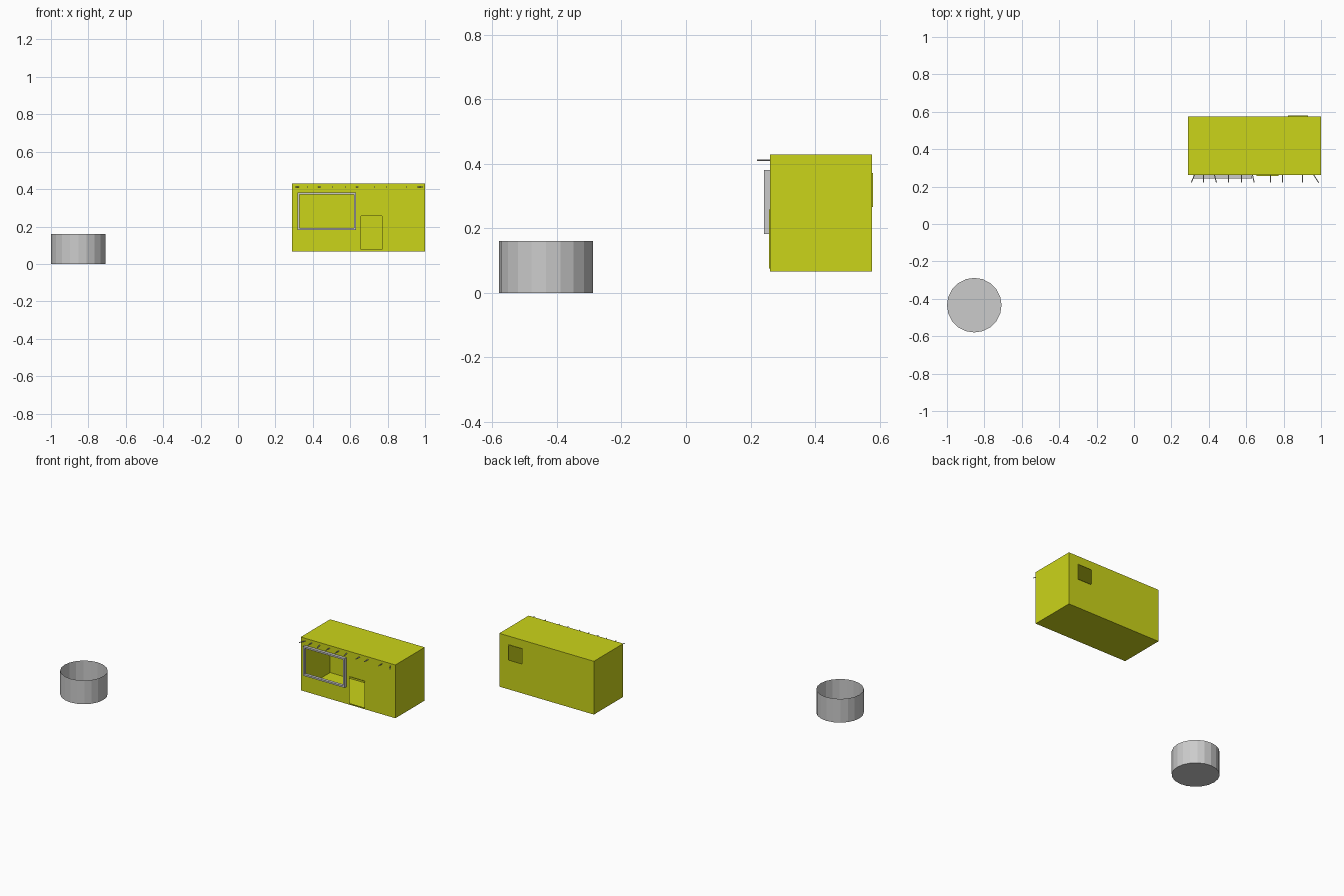
import bpy, bmesh, math
from mathutils import Vector

if "Cube" in bpy.data.objects:
    bpy.data.objects.remove(bpy.data.objects["Cube"])

yellow = bpy.data.materials.new("yellow_paint")
yellow.diffuse_color = (0.6, 0.66, 0.01, 1)
yellow.use_nodes = True
yellow.node_tree.nodes["Principled BSDF"].inputs["Base Color"].default_value = yellow.diffuse_color

X0, X1, Y0, Y1, Z0, Z1 = 0.289, 1.0, 0.261, 0.576, 0.067, 0.429
WINDOW = (0.33, 0.62, 0.193, 0.37)
DOOR = (0.657, 0.771, 0.077, 0.257)
VENT = (0.826, 0.927, 0.268, 0.369)


def finish(bm, name, mat=None):
    me = bpy.data.meshes.new(name)
    bm.to_mesh(me)
    bm.free()
    ob = bpy.data.objects.new(name, me)
    bpy.context.collection.objects.link(ob)
    if mat:
        me.materials.append(mat)
    return ob


def wall(bm, y, holes):
    """Sheet wall in the xz plane, leaving out the cells inside the holes."""
    xs = sorted({X0, X1, *(v for h in holes for v in h[:2])})
    zs = sorted({Z0, Z1, *(v for h in holes for v in h[2:])})
    for a, b in zip(xs, xs[1:]):
        for c, d in zip(zs, zs[1:]):
            mx, mz = (a + b) / 2, (c + d) / 2
            if any(h[0] < mx < h[1] and h[2] < mz < h[3] for h in holes):
                continue
            bm.faces.new([bm.verts.new(p) for p in
                          ((a, y, c), (b, y, c), (b, y, d), (a, y, d))])


def frame(name, hole, w, y0, y1, mat=None):
    """Solid rectangular frame of width w around a hole."""
    bm = bmesh.new()
    loops = []
    for grow, y in ((w, y0), (w, y1), (0, y1), (0, y0)):
        a, b, c, d = hole[0] - grow, hole[1] + grow, hole[2] - grow, hole[3] + grow
        loops.append([bm.verts.new(p) for p in
                      ((a, y, c), (b, y, c), (b, y, d), (a, y, d))])
    for i in range(4):
        p, q = loops[i], loops[(i + 1) % 4]
        for k in range(4):
            n = (k + 1) % 4
            bm.faces.new((p[k], p[n], q[n], q[k]))
    bmesh.ops.recalc_face_normals(bm, faces=bm.faces)
    return finish(bm, name, mat)


# hollow cabin shell with window, doorway and rear opening
bm = bmesh.new()
wall(bm, Y0, [WINDOW, DOOR])
wall(bm, Y1, [VENT])
for z in (Z0, Z1):
    bm.faces.new([bm.verts.new(p) for p in
                  ((X0, Y0, z), (X1, Y0, z), (X1, Y1, z), (X0, Y1, z))])
for x in (X0, X1):
    bm.faces.new([bm.verts.new(p) for p in
                  ((x, Y0, Z0), (x, Y1, Z0), (x, Y1, Z1), (x, Y0, Z1))])
bmesh.ops.remove_doubles(bm, verts=bm.verts, dist=1e-5)
centre = Vector(((X0 + X1) / 2, (Y0 + Y1) / 2, (Z0 + Z1) / 2))
for f in bm.faces:
    f.normal_update()
    if f.normal.dot(f.calc_center_median() - centre) < 0:
        f.normal_flip()
finish(bm, "cabin_shell", yellow)

# opening frames
frame("window_frame", WINDOW, 0.011, 0.242, Y0)
frame("door_frame", DOOR, 0.002, 0.257, Y0, yellow)
frame("rear_opening_frame", VENT, 0.002, Y1, 0.58, yellow)

# row of thin rods above the window: (x at wall, x at tip)
rods = [(0.324, 0.306), (0.372, 0.372), (0.43, 0.441), (0.505, 0.505), (0.575, 0.575),
        (0.633, 0.643), (0.73, 0.73), (0.794, 0.794), (0.901, 0.901), (0.96, 0.987)]
for i, (xb, xt) in enumerate(rods):
    base, tip = Vector((xb, Y0 + 0.003, 0.411)), Vector((xt, 0.221, 0.411))
    bm = bmesh.new()
    bmesh.ops.create_cone(bm, cap_ends=True, segments=6, radius1=0.003,
                          radius2=0.003, depth=(tip - base).length)
    ob = finish(bm, f"awning_rod_{i + 1}")
    ob.location = (base + tip) / 2
    ob.rotation_euler = (tip - base).to_track_quat('Z', 'Y').to_euler()

# open-topped round tub
bm = bmesh.new()
bmesh.ops.create_cone(bm, cap_ends=True, segments=20, radius1=0.146,
                      radius2=0.146, depth=0.161)
top = [f for f in bm.faces if f.normal.z > 0.9]
bmesh.ops.delete(bm, geom=top, context='FACES_ONLY')
finish(bm, "round_tub").location = (-0.854, -0.434, 0.0805)
